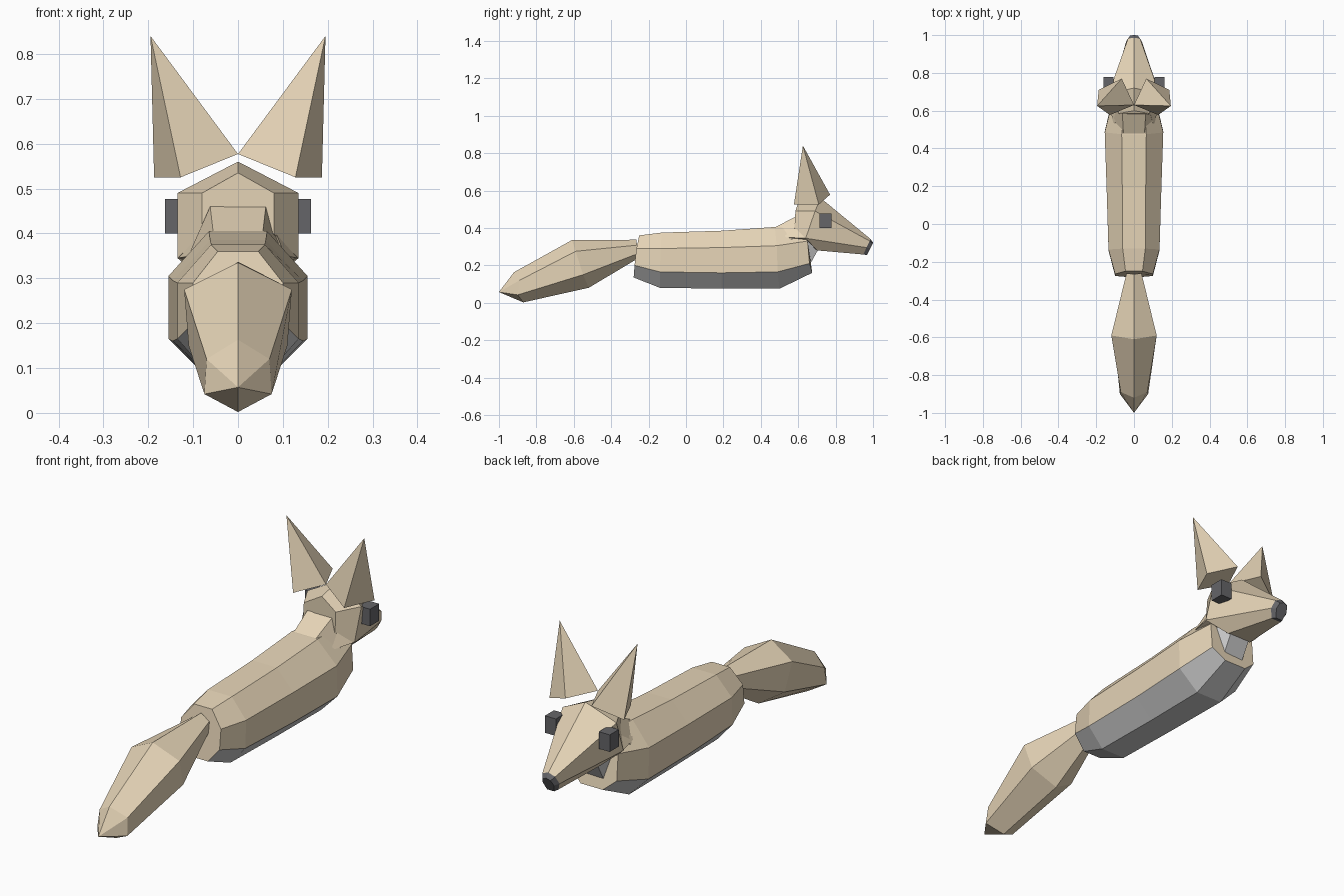
import bpy, bmesh

if "Cube" in bpy.data.objects:
    bpy.data.objects.remove(bpy.data.objects["Cube"])


def material(name, rgb):
    m = bpy.data.materials.new(name)
    m.diffuse_color = (*rgb, 1)
    m.use_nodes = True
    m.node_tree.nodes["Principled BSDF"].inputs["Base Color"].default_value = m.diffuse_color
    return m


TAN = material("tan_fur", (0.80, 0.67, 0.48))
GREY = material("grey_fur", (0.75, 0.75, 0.74))
BLACK = material("black", (0.13, 0.13, 0.14))


def finish(name, bm, mats):
    bmesh.ops.recalc_face_normals(bm, faces=bm.faces)
    me = bpy.data.meshes.new(name)
    bm.to_mesh(me)
    bm.free()
    for m in mats:
        me.materials.append(m)
    ob = bpy.data.objects.new(name, me)
    bpy.context.collection.objects.link(ob)
    return ob


def loft(name, halves, mats=(TAN,), belly=None):
    """Skin half rings (right side, top to bottom), mirrored across x = 0.
    Edges from half-ring index `belly` downwards take the second material."""
    bm = bmesh.new()
    rings = []
    for half in halves:
        right = [bm.verts.new(p) for p in half]
        left = [bm.verts.new((-x, y, z)) for x, y, z in reversed(half) if x > 0]
        rings.append(right + left)
    n, k = len(rings[0]), len(halves[0])
    for a, b in zip(rings, rings[1:]):
        for i in range(n):
            j = (i + 1) % n
            f = bm.faces.new((a[i], a[j], b[j], b[i]))
            if belly is not None and belly <= i < n - 1 - belly:
                f.material_index = 1
    bm.faces.new(rings[0])
    bm.faces.new(rings[-1])
    bmesh.ops.remove_doubles(bm, verts=bm.verts, dist=0.0005)
    return finish(name, bm, mats)


def spike(name, base, tip, mat):
    bm = bmesh.new()
    b = [bm.verts.new(p) for p in base]
    t = bm.verts.new(tip)
    bm.faces.new(b)
    for i in range(len(b)):
        bm.faces.new((b[i], b[(i + 1) % len(b)], t))
    return finish(name, bm, [mat])


# Body: eight-sided barrel with a grey belly
loft("body", [
    [(.045, -.25, .36), (.10, -.265, .29), (.10, -.275, .20), (.045, -.28, .135)],
    [(.06, -.13, .375), (.135, -.135, .29), (.135, -.14, .165), (.06, -.14, .08)],
    [(.062, .19, .385), (.145, .19, .295), (.145, .19, .16), (.062, .19, .075)],
    [(.065, .475, .405), (.155, .485, .305), (.155, .49, .165), (.065, .50, .075)],
    [(.055, .62, .40), (.115, .65, .33), (.115, .66, .21), (.055, .675, .16)],
], (TAN, GREY), belly=2)

# Neck
loft("neck", [
    [(.055, .47, .40), (.12, .55, .33), (.05, .66, .20)],
    [(.062, .585, .46), (.09, .64, .40), (.05, .71, .29)],
], (TAN, GREY), belly=1)

# Head and snout
snout_end = [(0, .985, .342), (.032, .982, .33), (.042, .965, .295), (.025, .948, .258)]
loft("head", [
    [(0, .60, .535), (.08, .585, .49), (.08, .58, .40), (.05, .60, .36)],
    [(0, .72, .56), (.135, .69, .49), (.135, .64, .345), (.06, .70, .28)],
    snout_end,
])

# Nose
loft("nose", [
    snout_end,
    [(0, 1.0, .322), (.02, .998, .315), (.028, .985, .29), (.018, .968, .255)],
], (BLACK,))

# Tail: ridged brush ending in a point
loft("tail", [
    [(0, -.265, .337), (.04, -.262, .308), (.038, -.26, .262), (0, -.26, .235)],
    [(0, -.61, .335), (.12, -.59, .275), (.11, -.55, .15), (0, -.52, .08)],
    [(0, -.92, .163), (.07, -.89, .12), (.075, -.90, .042), (0, -.87, .002)],
    [(0, -1, .057), (0.0001, -1, .057), (0.0001, -1, .057), (0, -1, .057)],
])

# Paired parts
for side, s in (("left", -1), ("right", 1)):
    def flip(pts):
        return [(s * x, y, z) for x, y, z in pts]

    # Ear
    spike(side + "_ear", flip([(0, .63, .577), (.128, .577, .525),
                               (.187, .71, .525), (.065, .77, .578)]),
          (s * .195, .625, .84), TAN)

    # Cheek tuft pointing backwards
    spike(side + "_cheek_tuft", flip([(.085, .59, .40), (.135, .65, .345), (.06, .65, .32)]),
          (s * .105, .515, .35), TAN)

    # Eye
    bm = bmesh.new()
    bmesh.ops.create_cube(bm, size=1)
    bmesh.ops.scale(bm, vec=(.055, .065, .077), verts=bm.verts)
    bmesh.ops.translate(bm, vec=(s * .135, .745, .438), verts=bm.verts)
    finish(side + "_eye", bm, [BLACK])
